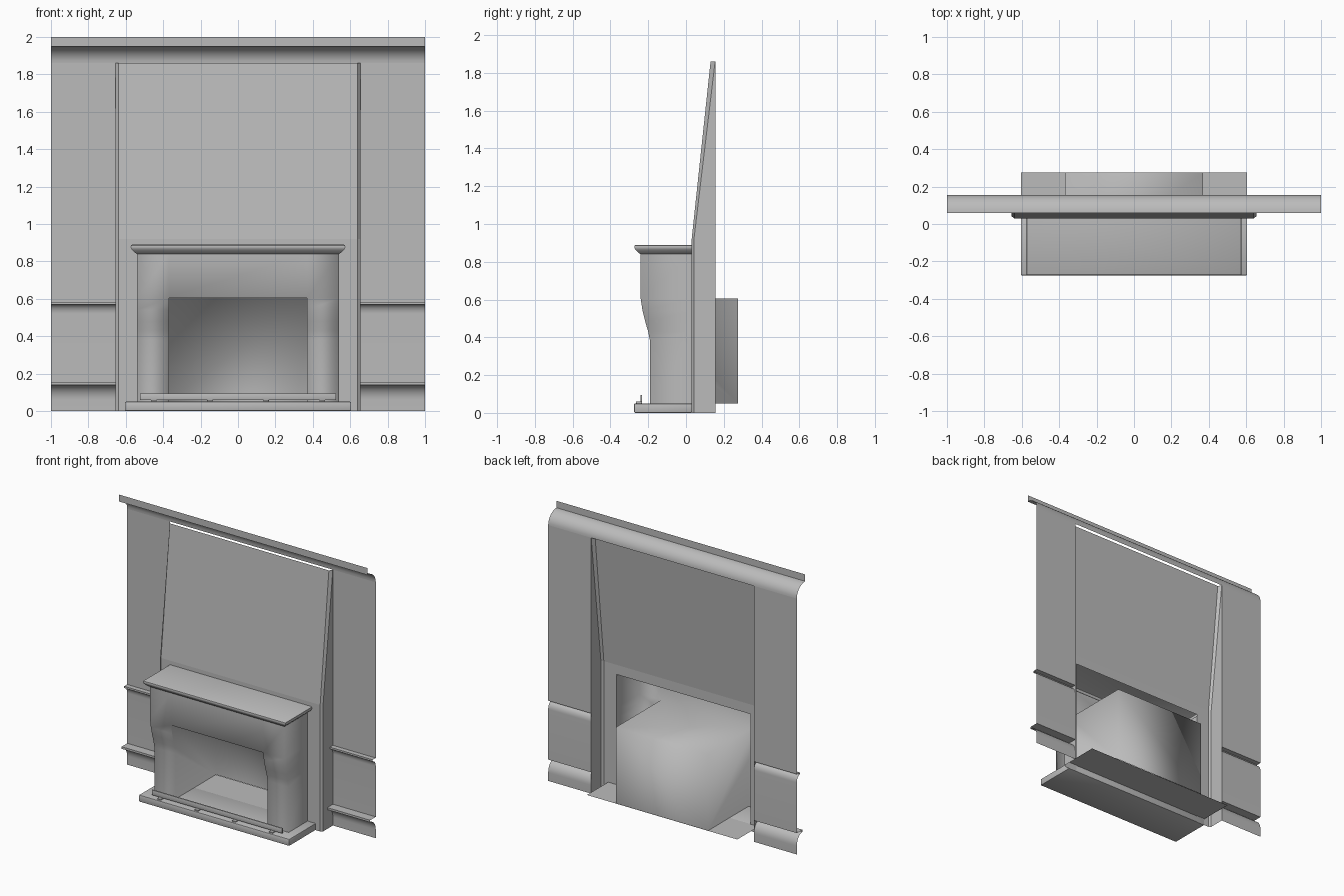
import bpy, bmesh, math

old = bpy.data.objects.get("Cube")
if old:
    bpy.data.objects.remove(old, do_unlink=True)

grey = bpy.data.materials.new("plain grey")
grey.use_nodes = True
tone = (0.5, 0.5, 0.5, 1)
grey.diffuse_color = tone
grey.node_tree.nodes["Principled BSDF"].inputs["Base Color"].default_value = tone


def finish(name, bm, smooth=None, fix=True):
    bmesh.ops.remove_doubles(bm, verts=bm.verts, dist=1e-5)
    if fix:
        bmesh.ops.recalc_face_normals(bm, faces=bm.faces)
    me = bpy.data.meshes.new(name)
    bm.to_mesh(me)
    bm.free()
    me.materials.append(grey)
    ob = bpy.data.objects.new(name, me)
    bpy.context.collection.objects.link(ob)
    if smooth:
        bpy.ops.object.select_all(action='DESELECT')
        ob.select_set(True)
        bpy.context.view_layer.objects.active = ob
        bpy.ops.object.shade_smooth_by_angle(angle=math.radians(smooth))
    return ob


def loft(bm, rows, skip=lambda i, j: False):
    """Join rows of points with quads."""
    grid = [[bm.verts.new(p) for p in row] for row in rows]
    for i in range(len(grid) - 1):
        for j in range(len(grid[i]) - 1):
            if not skip(i, j):
                bm.faces.new((grid[i][j], grid[i][j + 1], grid[i + 1][j + 1], grid[i + 1][j]))
    return grid


def sheet(name, profile, x0, x1):
    """Sweep a (y, z) profile, listed bottom to top, along x."""
    bm = bmesh.new()
    loft(bm, [[(x0, y, z), (x1, y, z)] for y, z in profile])
    return finish(name, bm, 40, fix=False)


def cove(front, back, low, high, n=10):
    """Concave quarter curve from the wall out to a lip."""
    arc = [i * math.pi / 2 / n for i in range(n + 1)]
    return [(front + (back - front) * math.cos(a), low + (high - low) * math.sin(a)) for a in arc]


def box(name, x, y, z, bevel=0):
    bm = bmesh.new()
    bmesh.ops.create_cube(bm, size=1)
    for v in bm.verts:
        v.co = [lo + (c + 0.5) * (hi - lo) for c, (lo, hi) in zip(v.co, (x, y, z))]
    if bevel:
        bmesh.ops.bevel(bm, geom=bm.edges, offset=bevel, segments=2, profile=0.5, affect='EDGES')
    return finish(name, bm, 30)


WALL, BREAST = 0.155, 0.03

# Cornice across the whole width
sheet("cornice", cove(0.06, WALL, 1.86, 1.95) + [(0.06, 2.0)], -1, 1)

# Side walls with skirting and chair rail
panel = [(WALL, 0)] + cove(0.09, WALL, 0.06, 0.14) + [(0.09, 0.155), (WALL, 0.155)]
panel += cove(0.12, WALL, 0.52, 0.57) + [(0.12, 0.583), (WALL, 0.583), (WALL, 1.86)]
sheet("right_wall", panel, -1, -0.655)
sheet("left_wall", panel, 0.655, 1)

# Chimney breast: vertical below, leaning back above, open behind the mantel
levels = [(0, BREAST, 0.012), (0.85, BREAST, 0.012), (0.92, BREAST, 0.012), (1.86, 0.13, 0.024)]
rows = []
for z, y, d in levels:
    half = [(0.655, WALL), (0.655, y + d), (0.64, y), (0.54, y)]
    rows.append([(-x, yy, z) for x, yy in half] + [(x, yy, z) for x, yy in reversed(half)])
bm = bmesh.new()
loft(bm, rows, skip=lambda i, j: i == 0 and j == 3)
finish("chimney_breast", bm, 5)

# Mantel surround with curved legs, joined to the firebox
W, H, DEEP, FLOOR, TOP = 0.54, 0.37, 0.275, 0.05, 0.605
curve = [(-0.19, FLOOR), (-0.19, 0.38), (-0.2, 0.43), (-0.215, 0.48), (-0.23, 0.54),
         (-0.24, TOP), (-0.24, 0.84)]
bm = bmesh.new()
grid = loft(bm, [[(-W, BREAST, z), (-W, y, z), (-H, y, z), (H, y, z), (W, y, z), (W, BREAST, z)]
                 for y, z in curve],
            skip=lambda i, j: j == 2 and curve[i][1] < TOP - 0.01)
for v in [v for v in bm.verts if not v.link_faces]:
    bm.verts.remove(v)
lb, rb, rt, lt = [bm.verts.new((x, DEEP, z)) for x, z in
                  ((-H, FLOOR), (H, FLOOR), (H, TOP), (-H, TOP))]
jamb_rows = grid[:-1]
bm.faces.new([r[2] for r in jamb_rows] + [lt, lb])
bm.faces.new([r[3] for r in jamb_rows] + [rt, rb])
bm.faces.new((jamb_rows[-1][2], jamb_rows[-1][3], rt, lt))
bm.faces.new((lb, rb, rt, lt))
finish("mantel_and_firebox", bm, 180)

# Mantel shelf with moulded edge, open underneath
edge = [(0, 0.84), (0.012, 0.848), (0.022, 0.858), (0.03, 0.867), (0.034, 0.876),
        (0.032, 0.886), (0.026, 0.89)]
rows = [[(-W - o, BREAST, z), (-W - o, -0.24 - o, z), (W + o, -0.24 - o, z), (W + o, BREAST, z)]
        for o, z in edge]
bm = bmesh.new()
shelf = loft(bm, rows)
bm.faces.new(shelf[-1])
finish("mantel_shelf", bm, 40)

# Hearth slab and the floor running back under the firebox
box("hearth_slab", (-0.605, 0.605), (-0.275, BREAST), (0, FLOOR), 0.006)
bm = bmesh.new()
loft(bm, [[(-0.605, y, FLOOR - 0.001), (0.605, y, FLOOR - 0.001)] for y in (BREAST - 0.01, DEEP)])
finish("hearth_floor", bm)

# Fender bar on four small feet
box("fender_bar", (-0.525, 0.525), (-0.242, -0.232), (0.058, 0.095), 0.002)
for i in range(4):
    x = -0.45 + 0.3 * i
    box(f"fender_foot_{i + 1}", (x - 0.015, x + 0.015), (-0.265, -0.232), (FLOOR, 0.06), 0.003)
